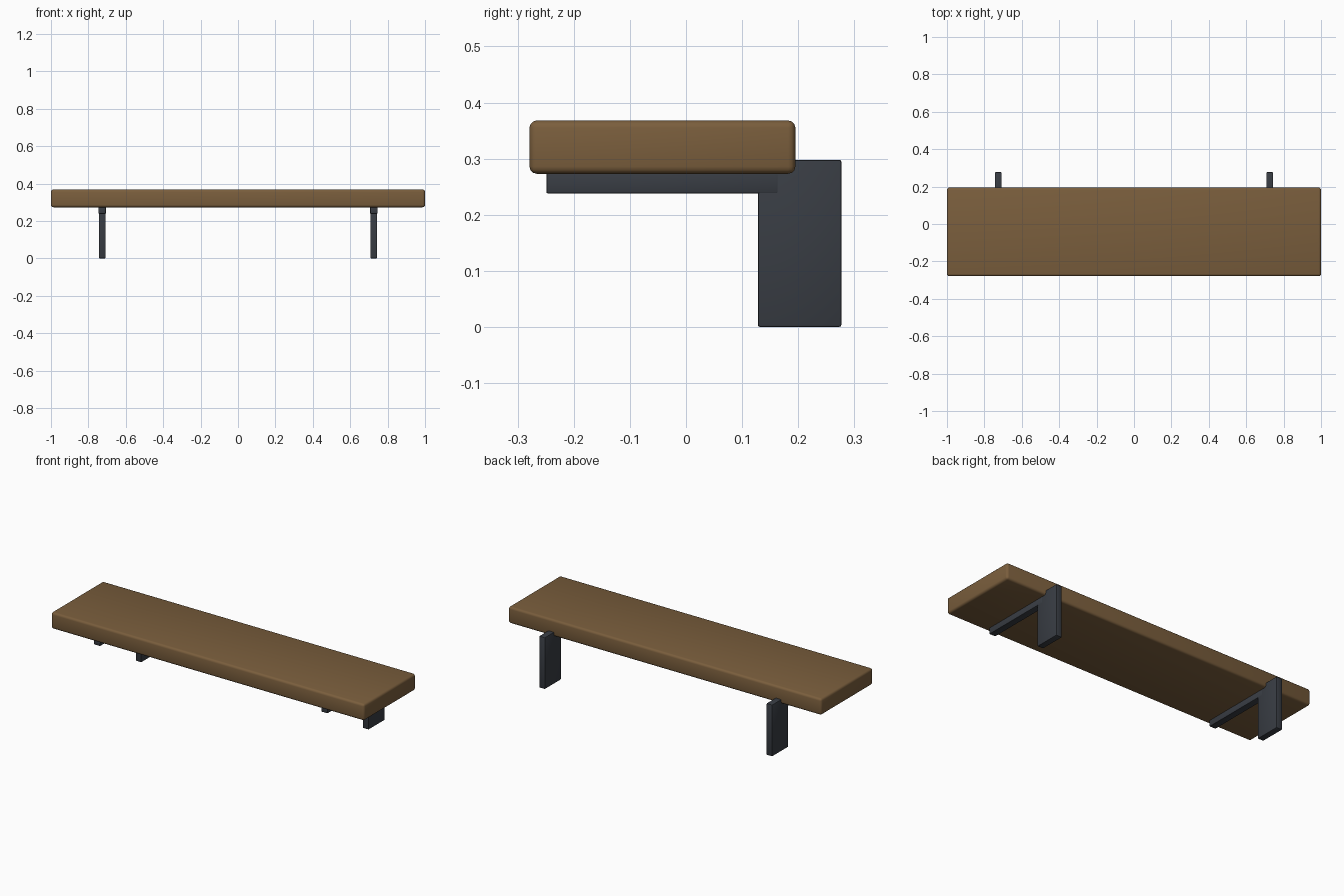
import bpy

if "Cube" in bpy.data.objects:
    bpy.data.objects.remove(bpy.data.objects["Cube"])


def material(name, rgb):
    m = bpy.data.materials.new(name)
    m.diffuse_color = (*rgb, 1.0)
    m.use_nodes = True
    m.node_tree.nodes["Principled BSDF"].inputs["Base Color"].default_value = m.diffuse_color
    return m


wood = material("brown_wood", (0.195, 0.112, 0.046))
metal = material("dark_metal", (0.040, 0.046, 0.057))


def box(name, lo, hi, mat, bevel, segments):
    """Rounded box between two corners."""
    centre = [(a + b) / 2 for a, b in zip(lo, hi)]
    bpy.ops.mesh.primitive_cube_add(size=1, location=centre)
    ob = bpy.context.object
    ob.name = name
    ob.scale = [b - a for a, b in zip(lo, hi)]
    bpy.ops.object.transform_apply(location=False, rotation=False, scale=True)
    ob.data.materials.append(mat)
    mod = ob.modifiers.new("rounded_edges", 'BEVEL')
    mod.width = bevel
    mod.segments = segments
    bpy.ops.object.modifier_apply(modifier=mod.name)
    bpy.ops.object.shade_smooth_by_angle()
    return ob


# Thick plank seat
box("seat", (-1.0, -0.279, 0.273), (1.0, 0.195, 0.368), wood, 0.013, 3)

# Rear posts with the arms that carry the seat
for side, x in (("left", -0.726), ("right", 0.726)):
    box(side + "_post", (x - 0.0185, 0.128, 0.0), (x + 0.0185, 0.277, 0.298),
        metal, 0.004, 2)
    box(side + "_support_arm", (x - 0.0195, -0.249, 0.238),
        (x + 0.0195, 0.164, 0.274), metal, 0.003, 2)
